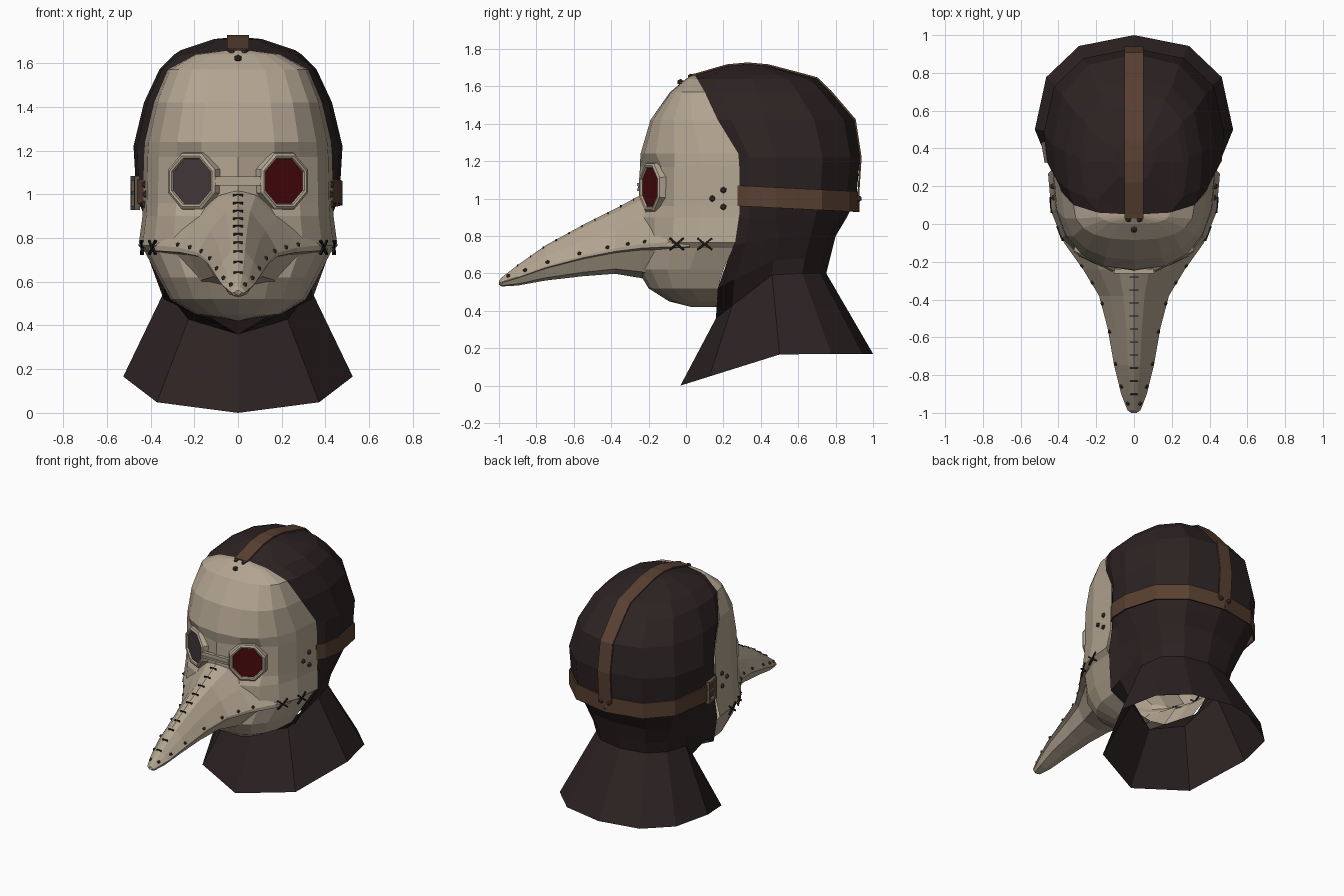
import bpy, bmesh, math
from mathutils import Vector, Matrix
from mathutils.bvhtree import BVHTree

cube = bpy.data.objects.get("Cube")
if cube:
    bpy.data.objects.remove(cube, do_unlink=True)


def material(name, *rgb):
    m = bpy.data.materials.new(name)
    m.use_nodes = True
    m.diffuse_color = (*rgb, 1)
    m.node_tree.nodes["Principled BSDF"].inputs["Base Color"].default_value = (*rgb, 1)
    return m


BONE = material("bone leather", .445, .37, .28)
DARK = material("dark hood cloth", .026, .0165, .0165)
STRAP = material("brown strap", .1, .052, .031)
RED = material("red glass", .065, .003, .004)
GREY = material("smoky glass", .055, .038, .041)
RIVET = material("rivet bronze", .065, .042, .028)
THREAD = material("black thread", .012, .009, .009)
METAL = material("buckle metal", .13, .1, .075)


def finish(name, bm, mat, mirror=False, thick=0):
    bmesh.ops.remove_doubles(bm, verts=bm.verts, dist=.0005)
    bmesh.ops.recalc_face_normals(bm, faces=bm.faces)
    mesh = bpy.data.meshes.new(name)
    bm.to_mesh(mesh)
    bm.free()
    mesh.materials.append(mat)
    ob = bpy.data.objects.new(name, mesh)
    bpy.context.collection.objects.link(ob)
    if mirror:
        ob.modifiers.new("Mirror", 'MIRROR').use_clip = True
    if thick:
        s = ob.modifiers.new("Solidify", 'SOLIDIFY')
        s.thickness, s.offset = thick, 0
    return ob


def loft(rows, closed=False):
    bm = bmesh.new()
    grid = [[bm.verts.new(p) for p in row] for row in rows]
    n = len(rows[0])
    for a, b in zip(grid, grid[1:]):
        for i in range(n if closed else n - 1):
            j = (i + 1) % n
            bm.faces.new((a[i], a[j], b[j], b[i]))
    return bm


def lerp_table(table, key):
    # interpolate a table sorted by its first column, ascending
    for a, b in zip(table, table[1:]):
        if a[0] <= key <= b[0]:
            t = (key - a[0]) / (b[0] - a[0])
            return [u + (v - u) * t for u, v in zip(a, b)]
    return table[-1]


# Hood: height, face edge x and y, widest x and its y, back y, rise toward the back
HOOD = [
    (0, 0, -.03, .525, .5, 1.0, .17),
    (.36, 0, .16, .32, .46, .75, .24),
    (.52, .34, .17, .335, .47, .77, .16),
    (.75, .425, .25, .385, .5, .8, .05),
    (.9, .425, .28, .43, .48, .86, 0),
    (1.0, .425, .28, .465, .48, .91, 0),
    (1.22, .42, .28, .478, .48, .93, 0),
    (1.42, .38, .17, .43, .42, .9, 0),
    (1.57, .32, .1, .36, .38, .77, 0),
    (1.64, .19, .06, .29, .35, .7, 0),
    (1.66, 0, .05, .26, .33, .63, 0),
    (1.71, 0, .22, .11, .33, .44, 0),
    (1.72, 0, .33, 0, .33, .33, 0)]


def hood_row(level):
    z, xe, ye, rx, cy, yb, rise = level
    pts = []
    for i in range(2):
        u = i * math.pi / 4
        pts.append((xe + (rx - xe) * math.sin(u), cy - (cy - ye) * math.cos(u)))
    for i in range(4):
        u = i * math.pi / 6
        pts.append((rx * max(math.cos(u), 0) ** .85, cy + (yb - cy) * math.sin(u) ** .85))
    pts[-1] = (0, yb)
    span = max(yb - ye, .01)
    return [(x, y, z + rise * min(1, 1.9 * (y - ye) / span)) for x, y in pts]


finish("hood", loft([hood_row(l) for l in HOOD]), DARK, mirror=True)

# Mask: height, edge x, edge y, front y, eye socket depth
MASK = [
    (1.665, .005, .05, .04, 0), (1.64, .19, .06, .0, 0), (1.57, .32, .1, -.085, 0),
    (1.42, .383, .17, -.19, 0), (1.24, .425, .28, -.243, 0), (1.17, .43, .285, -.247, .035),
    (.96, .434, .285, -.25, .035), (.9, .437, .285, -.25, 0), (.765, .455, .265, -.25, 0),
    (.735, .425, .25, -.24, 0), (.62, .365, .2, -.26, 0), (.52, .31, .17, -.2, 0),
    (.45, .19, .17, -.09, 0), (.42, .005, .17, .03, 0)]


def mask_row(z, xe, ye, yf, socket):
    row = []
    for i in range(6):
        u = i * math.pi / 10
        x = xe * max(math.cos(u), 0) ** .8 if i < 5 else 0
        y = ye - (ye - yf) * math.sin(u) ** .8
        row.append((x, y + socket * (i in (3, 4)), z))
    return row


mask_bm = loft([mask_row(*l) for l in MASK])

# Beak: y, half width, ridge height, lip height, bottom height
BEAK = [
    (-1, .015, .56, .55, .54), (-.985, .035, .578, .553, .53),
    (-.9, .068, .645, .58, .535), (-.75, .105, .75, .635, .562),
    (-.55, .14, .86, .69, .585), (-.38, .185, .945, .725, .598),
    (-.24, .27, 1.02, .745, .575), (-.1, .37, 1.04, .755, .53), (.02, .41, 1.04, .758, .5)]


def beak_row(y, w, top, lip, bottom):
    h, d = top - lip, lip - bottom
    section = [(0, top), (.3 * w, top - .1 * h), (.68 * w, lip + .5 * h), (w, lip + .04 * h),
               (w, lip - .06 * d), (.86 * w, lip - .12 * d), (.6 * w, bottom + .2 * d), (0, bottom)]
    return [(x, y, z) for x, z in section]


beak_bm = loft([beak_row(*l) for l in BEAK])

# Surface lookup for seating the trims
verts, polys = [], []
for bm in (mask_bm, beak_bm):
    base = len(verts)
    bm.verts.index_update()
    verts += [v.co.copy() for v in bm.verts]
    polys += [[base + v.index for v in f.verts] for f in bm.faces]
tree = BVHTree.FromPolygons(verts, polys)


def from_side(y, z):
    p, n, _, _ = tree.ray_cast(Vector((2, y, z)), Vector((-1, 0, 0)))
    return p, n if n.x > 0 else -n


finish("face_mask", mask_bm, BONE, mirror=True)
finish("beak", beak_bm, BONE, mirror=True)


def add_box(bm, size, matrix):
    bmesh.ops.create_cube(bm, size=1, matrix=matrix @ Matrix.Diagonal((*size, 1)))


# Goggles: octagonal rims, bridge and two lenses
EYE = Matrix.Translation((.208, -.186, 1.06)) @ Matrix.Rotation(math.radians(27), 4, 'Z')


def octagon(r, depth):
    angles = [(i + .5) * math.pi / 4 for i in range(8)]
    return [EYE @ Vector((r * math.cos(a), -depth, 1.06 * r * math.sin(a))) for a in angles]


rim = [octagon(r, d) for r, d in ((.14, -.04), (.13, .01), (.118, .018), (.108, .015), (.101, -.004))]
finish("goggle_rims", loft(rim, closed=True), BONE, mirror=True)
for side, name, mat in ((1, "left_lens", RED), (-1, "right_lens", GREY)):
    bm = bmesh.new()
    bm.faces.new([bm.verts.new((p.x * side, p.y, p.z)) for p in octagon(.104, .004)])
    finish(name, bm, mat)
bm = bmesh.new()
for z, depth in ((1.047, .024), (1.061, .012), (1.075, .024)):
    add_box(bm, (.21, depth, .014), Matrix.Translation((0, -.25, z)))
finish("goggle_bridge", bm, BONE)

# Side strap wraps the back of the hood, top strap runs over the crown
arc = hood_row(lerp_table(HOOD, 1.05))
low, high = [], []
for x, y, z in arc:
    sx, sy = x * 1.012, .45 + (y - .45) * 1.015
    drop = .05 * (y - .28)
    low.append((sx, sy, .96 - drop))
    high.append((sx, sy, 1.07 - drop))
finish("side_strap", loft([low, high]), STRAP, mirror=True, thick=.01)
crown = [(.03, 1.66), (.05, 1.664), (.22, 1.713), (.33, 1.723), (.44, 1.713), (.63, 1.663),
         (.702, 1.643), (.773, 1.573), (.903, 1.422), (.934, 1.22), (.92, 1.0)]
finish("crown_strap", loft([[(0, y, z), (.05, y, z)] for y, z in crown]), STRAP, mirror=True, thick=.01)

# Buckle on the right side of the strap
bm = bmesh.new()
place = Matrix.Translation((-.47, .38, 1.005)) @ Matrix.Rotation(math.radians(10), 4, 'Z')
for s in (-1, 1):
    add_box(bm, (.025, .02, .15), place @ Matrix.Translation((0, s * .045, 0)))
    add_box(bm, (.025, .11, .02), place @ Matrix.Translation((0, 0, s * .068)))
add_box(bm, (.022, .1, .014), place)
finish("strap_buckle", bm, METAL)

# Rivets along the lip, at the temples, brow and nape
spots = [from_side(y, z)[0] for y, z in ((.2, 1.045), (.14, 1.0), (.2, .955))]
for y in (-.95, -.86, -.74, -.57, -.42, -.31, -.22):
    spots.append(from_side(y, lerp_table(BEAK, y)[3] + .022)[0])
big = [Vector(p) for p in ((.03, .025, 1.65), (0, -.03, 1.622), (.032, .924, 1.0), (0, .912, .95))]
bm = bmesh.new()
for i, p in enumerate(spots + big):
    radius = .012 if 3 <= i < len(spots) else .018
    bmesh.ops.create_icosphere(bm, subdivisions=1, radius=radius, matrix=Matrix.Translation(p))
finish("rivets", bm, RIVET, mirror=True).modifiers[0].use_clip = False

# Stitches down the beak ridge
bm = bmesh.new()
for i in range(10):
    y = -.28 - .069 * i
    top = lerp_table(BEAK, y)[2]
    add_box(bm, (.048 - .001 * i, .006, .012), Matrix.Translation((0, y, top - .003)))
finish("ridge_stitches", bm, THREAD)

# Crossed stitches at the corners of the mouth
bm = bmesh.new()
for y in (-.05, .1):
    p, n = from_side(y, .775)
    p.z = .757
    yaw = Matrix.Rotation(math.atan2(n.y, n.x), 4, 'Z')
    for s in (-1, 1):
        add_box(bm, (.012, .1, .01), Matrix.Translation(p) @ yaw @ Matrix.Rotation(s * math.radians(38), 4, 'X'))
finish("mouth_stitches", bm, THREAD, mirror=True)
